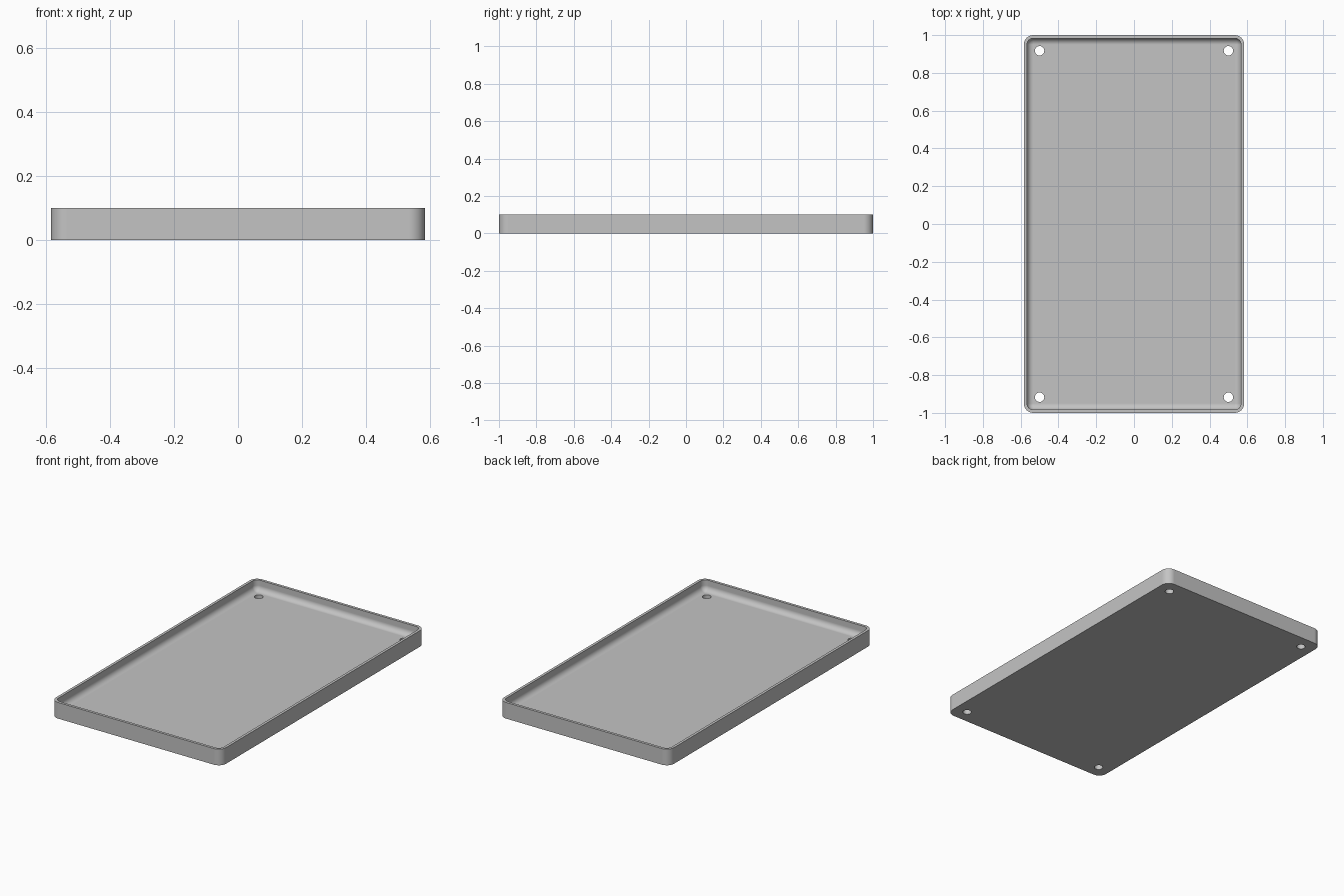
import bpy, bmesh
from math import sin, cos, pi, radians

if "Cube" in bpy.data.objects:
    bpy.data.objects.remove(bpy.data.objects["Cube"])

HALF_X, HALF_Y, HEIGHT = 0.5833, 1.0, 0.1
CORNER, WALL, FLOOR, FILLET = 0.05, 0.0167, 0.0333, 0.0333
HOLE_X, HOLE_Y, HOLE_R = 0.5, 0.917, 0.025
STEPS = 8

grey = bpy.data.materials.new("light_grey")
grey.use_nodes = True
colour = (0.55, 0.55, 0.55, 1)
grey.diffuse_color = colour
grey.node_tree.nodes["Principled BSDF"].inputs["Base Color"].default_value = colour


def rounded_ring(bm, inset, z):
    """Rounded rectangle of vertices, moved inwards from the outer outline."""
    r = max(CORNER - inset, 0)
    cx, cy = HALF_X - inset - r, HALF_Y - inset - r
    ring = []
    for i, (sx, sy) in enumerate([(1, 1), (-1, 1), (-1, -1), (1, -1)]):
        for k in range(STEPS + 1):
            a = (i + k / STEPS) * pi / 2
            ring.append(bm.verts.new((sx * cx + r * cos(a), sy * cy + r * sin(a), z)))
    return ring


# Tray: outer wall, rim, inner wall and a filleted edge down to the floor
profile = [(0, 0), (0, HEIGHT), (WALL, HEIGHT)]
for k in range(STEPS + 1):
    a = k / STEPS * pi / 2
    profile.append((WALL + FILLET * (1 - cos(a)), FLOOR + FILLET * (1 - sin(a))))

bm = bmesh.new()
rings = [rounded_ring(bm, inset, z) for inset, z in profile]
for low, high in zip(rings, rings[1:]):
    n = len(low)
    for i in range(n):
        j = (i + 1) % n
        bm.faces.new((low[i], low[j], high[j], high[i]))
bm.faces.new(rings[0][::-1])
bm.faces.new(rings[-1])
bmesh.ops.remove_doubles(bm, verts=bm.verts, dist=0.0002)
bmesh.ops.recalc_face_normals(bm, faces=bm.faces)
mesh = bpy.data.meshes.new("tray")
bm.to_mesh(mesh)
bm.free()
mesh.materials.append(grey)
tray = bpy.data.objects.new("tray", mesh)
bpy.context.collection.objects.link(tray)

# Screw holes through the floor near each corner
cutters = []
for sx in (-1, 1):
    for sy in (-1, 1):
        bpy.ops.mesh.primitive_cylinder_add(
            vertices=32, radius=HOLE_R, depth=0.2, location=(sx * HOLE_X, sy * HOLE_Y, 0))
        cutter = bpy.context.object
        cutter.name = "hole_cutter"
        cutter.hide_render = True
        cutter.data.materials.append(grey)
        cutters.append(cutter)
        cut = tray.modifiers.new("screw_hole", "BOOLEAN")
        cut.operation = "DIFFERENCE"
        cut.solver = "EXACT"
        cut.object = cutter

bpy.ops.object.select_all(action="DESELECT")
tray.select_set(True)
bpy.context.view_layer.objects.active = tray
for name in [m.name for m in tray.modifiers]:
    bpy.ops.object.modifier_apply(modifier=name)
for cutter in cutters:
    bpy.data.objects.remove(cutter)

# Smooth corners and fillets, crisp rim and flat faces
bpy.ops.object.shade_smooth_by_angle(angle=radians(30))
weighted = tray.modifiers.new("flat_faces", "WEIGHTED_NORMAL")
weighted.keep_sharp = True
